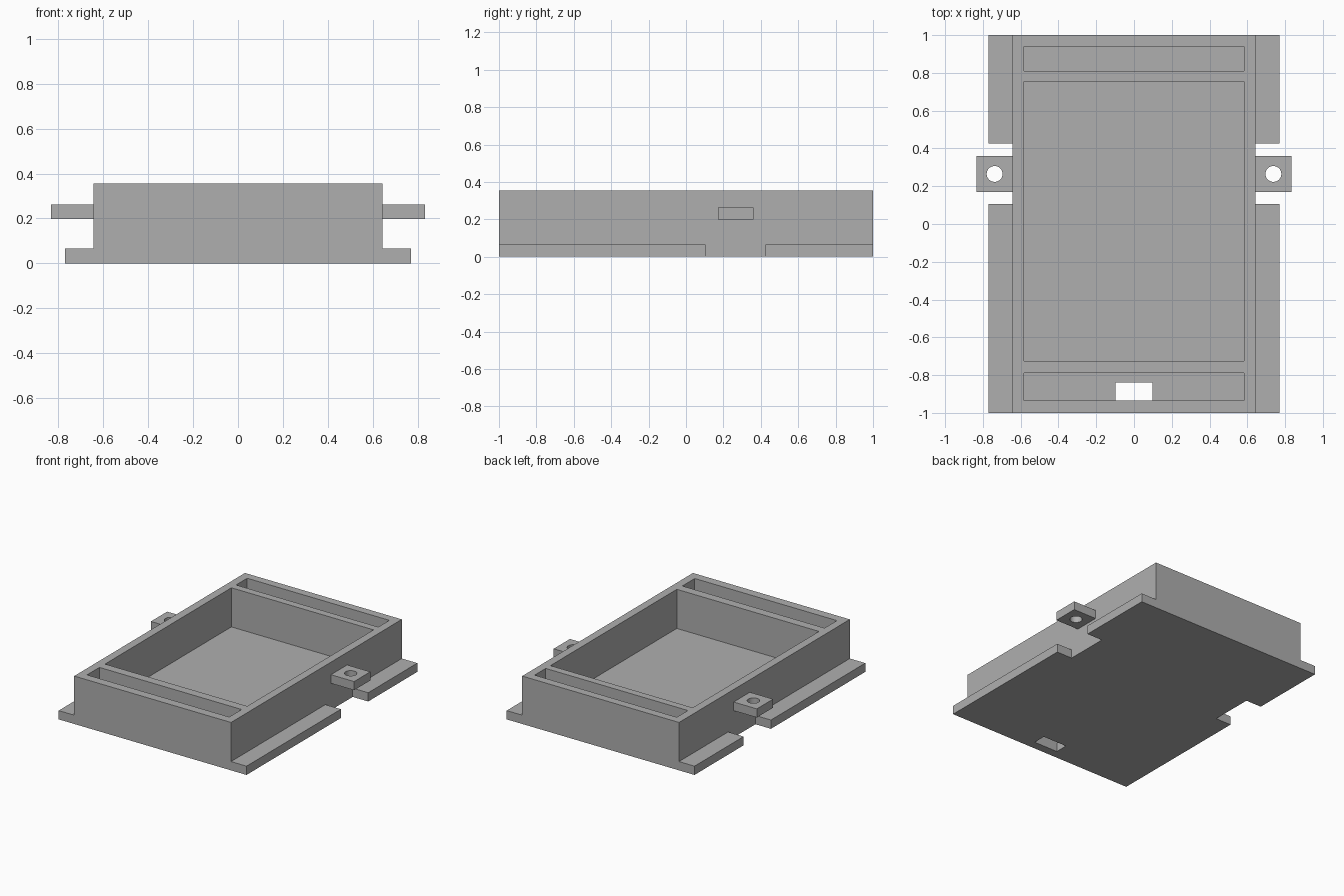
import bpy

old = bpy.data.objects.get("Cube")
if old:
    bpy.data.objects.remove(old, do_unlink=True)

grey = bpy.data.materials.new("plain grey")
grey.use_nodes = True
colour = (0.43, 0.43, 0.43, 1)
grey.diffuse_color = colour
grey.node_tree.nodes["Principled BSDF"].inputs["Base Color"].default_value = colour

FLOOR, TOP = 0.065, 0.355      # floor/flange thickness, wall height
BODY_X, FLANGE_X, LUG_X = 0.643, 0.77, 0.833
POCKET_X = 0.583


def box(name, x, y, z):
    """Box from (min, max) ranges on each axis."""
    bpy.ops.mesh.primitive_cube_add(size=1)
    ob = bpy.context.object
    ob.name = name
    for v in ob.data.vertices:
        v.co = [r[0] if c < 0 else r[1] for c, r in zip(v.co, (x, y, z))]
    ob.data.materials.append(grey)
    return ob


def combine(target, tool, operation):
    """Apply a boolean and discard the tool."""
    tool.hide_render = True
    mod = target.modifiers.new("boolean", "BOOLEAN")
    mod.operation, mod.object, mod.solver = operation, tool, "EXACT"
    bpy.ops.object.select_all(action="DESELECT")
    bpy.context.view_layer.objects.active = target
    target.select_set(True)
    bpy.ops.object.modifier_apply(modifier=mod.name)
    bpy.data.objects.remove(tool, do_unlink=True)


# Tray body with a main pocket and a narrow slot at each end
tray = box("tray_body", (-BODY_X, BODY_X), (-1, 1), (0, TOP))
for y in ((-0.725, 0.755), (-0.935, -0.79), (0.81, 0.94)):
    combine(tray, box("pocket_cutter", (-POCKET_X, POCKET_X), y, (FLOOR, TOP + 0.1)), "DIFFERENCE")

# Cable opening through the floor of the front slot
combine(tray, box("opening_cutter", (-0.098, 0.098), (-0.935, -0.838), (-0.1, FLOOR + 0.05)), "DIFFERENCE")

for side, s in (("left", 1), ("right", -1)):
    def span(a, b):
        return tuple(sorted((s * a, s * b)))

    # Base flanges, split by a gap below the lug
    for end, y in (("front", (-1, 0.105)), ("back", (0.425, 1))):
        box(f"{side}_{end}_flange", span(BODY_X, FLANGE_X), y, (0, FLOOR))

    # Mounting lug with a vertical screw hole
    lug = box(f"{side}_lug", span(BODY_X, LUG_X), (0.17, 0.36), (0.198, 0.262))
    bpy.ops.mesh.primitive_cylinder_add(vertices=32, radius=0.042, depth=0.3,
                                        location=(s * 0.738, 0.265, 0.23))
    hole = bpy.context.object
    hole.data.materials.append(grey)
    combine(lug, hole, "DIFFERENCE")
    lug.select_set(True)
    bpy.context.view_layer.objects.active = lug
    bpy.ops.object.shade_smooth_by_angle()
